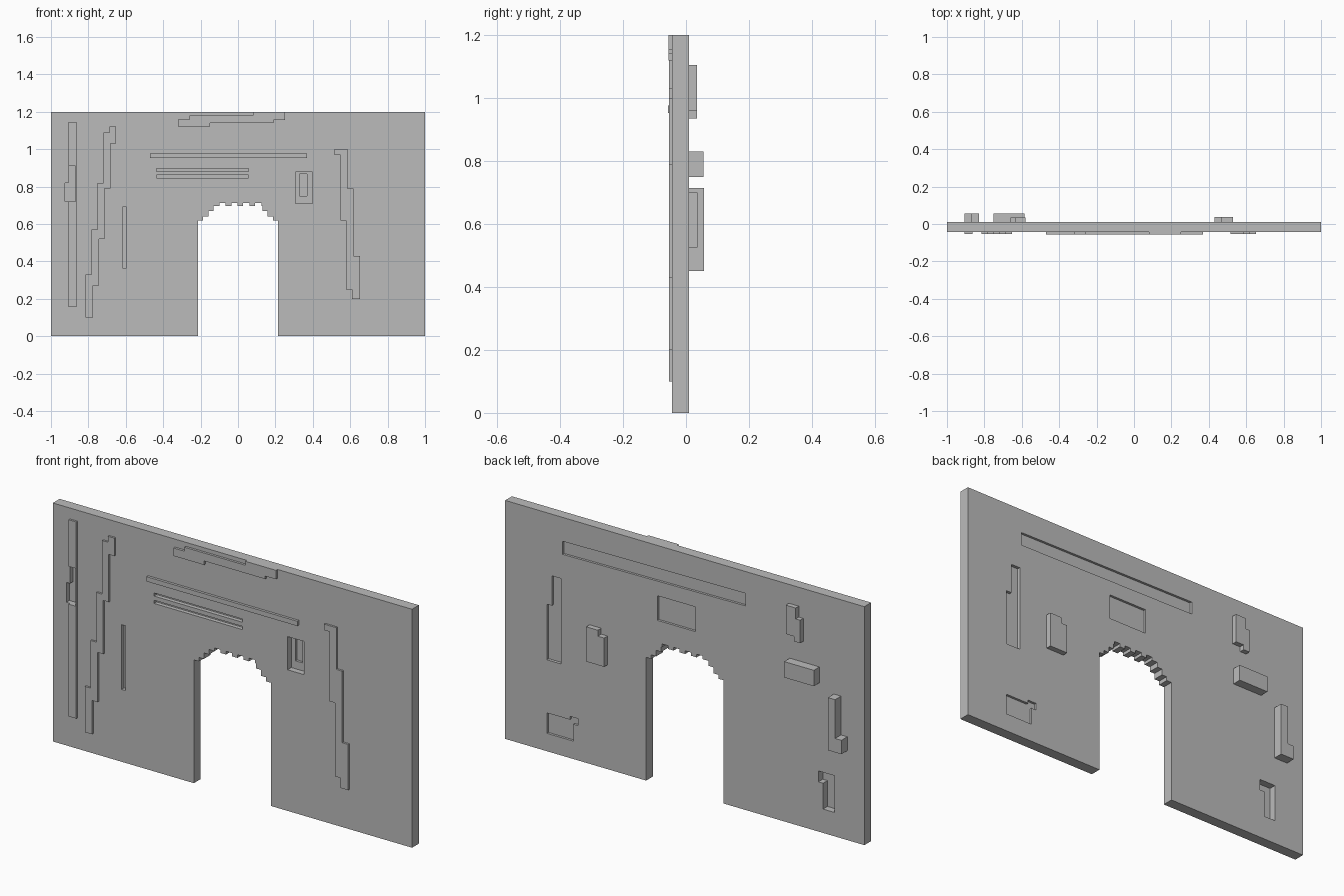
import bpy
import bmesh

default_cube = bpy.data.objects.get("Cube")
if default_cube:
    bpy.data.objects.remove(default_cube, do_unlink=True)

grey = (.5, .5, .5, 1)
stone = bpy.data.materials.new("stone_grey")
stone.use_nodes = True
stone.diffuse_color = grey
stone.node_tree.nodes["Principled BSDF"].inputs["Base Color"].default_value = grey

FRONT, BACK = -.044, .01
EMBED = .002
CLEARANCE = .03


def prism(name, outline, y_start, y_end):
    """Extrude an (x, z) outline along y."""
    bm = bmesh.new()
    face = bm.faces.new([bm.verts.new((x, y_start, z)) for x, z in outline])
    grown = bmesh.ops.extrude_face_region(bm, geom=[face])["geom"]
    moved = [item for item in grown if isinstance(item, bmesh.types.BMVert)]
    bmesh.ops.translate(bm, verts=moved, vec=(0, y_end - y_start, 0))
    bmesh.ops.recalc_face_normals(bm, faces=bm.faces)
    mesh = bpy.data.meshes.new(name)
    bm.to_mesh(mesh)
    bm.free()
    mesh.materials.append(stone)
    obj = bpy.data.objects.new(name, mesh)
    bpy.context.collection.objects.link(obj)
    return obj


def stairs(columns, levels):
    """Edge that stands at each column between consecutive levels."""
    points = []
    for x, low, high in zip(columns, levels, levels[1:]):
        points += [(x, low), (x, high)]
    return points


def evenly(start, step, count):
    return [start + step * i for i in range(count)]


def stepped(left_columns, left_levels, right_columns, right_levels):
    """Closed outline between two stepped edges."""
    left_edge = stairs(left_columns, left_levels)
    right_edge = stairs(right_columns, right_levels)
    return left_edge + right_edge[::-1]


def box(left, right, bottom, top):
    return stepped([left], [bottom, top], [right], [bottom, top])


def plate(name, outline, height=.01):
    return prism(name, outline, FRONT - height, FRONT + EMBED)


def block(name, outline, outer_y):
    return prism(name, outline, BACK - EMBED, outer_y)


def cut(target, outline, y_start, y_end):
    cutter = prism("recess_cutter", outline, y_start, y_end)
    cutter.hide_render = True
    modifier = target.modifiers.new("recess", "BOOLEAN")
    modifier.operation = "DIFFERENCE"
    modifier.solver = "EXACT"
    modifier.object = cutter
    with bpy.context.temp_override(object=target, active_object=target):
        bpy.ops.object.modifier_apply(modifier=modifier.name)
    bpy.data.objects.remove(cutter, do_unlink=True)


def cut_front(target, outline, depth):
    cut(target, outline, FRONT - CLEARANCE, FRONT + depth)


def cut_back(target, outline, depth):
    cut(target, outline, BACK - depth, BACK + CLEARANCE)


# Wall with a stepped archway and toothed crown
crown = .695
arch_side = stairs(evenly(-.215, .028, 4), [0, .62, .64, .67, crown])
teeth = []
for tooth_left in evenly(-.1, .064, 4):
    notch = box(tooth_left, tooth_left + .034, crown, crown + .016)
    teeth += notch
mirrored_side = [(-x, z) for x, z in reversed(arch_side)]
wall_ends = [(1, 0), (1, 1.2), (-1, 1.2), (-1, 0)]
wall = prism("wall", arch_side + teeth + mirrored_side + wall_ends, FRONT, BACK)

# Raised plates on the front
left_strip = plate("left_strip", box(-.905, -.863, .155, 1.145))
plate("left_stepped_plate", stepped(
    evenly(-.815, .032, 5), [.1, .33, .57, .82, 1.09, 1.12],
    evenly(-.775, .031, 5), [.1, .27, .52, .79, 1.03, 1.12]))
plate("right_stepped_plate", stepped(
    evenly(.516, .031, 4), [1, .97, .62, .25, .2],
    evenly(.585, .033, 3), [1, .79, .43, .2]))
plate("top_stepped_plate", stepped(
    [-.32, -.26, .08], [1.12, 1.16, 1.18, 1.2],
    [-.15, .19, .25], [1.12, 1.14, 1.155, 1.2]), height=.012)
plate("long_bar", box(-.47, .37, .952, .976), height=.013)

# Slots and window niche sunk into the front
for slot_bottom in (.845, .882):
    cut_front(wall, box(-.436, .056, slot_bottom, slot_bottom + .016), depth=.02)
cut_front(wall, box(-.617, -.596, .364, .69), depth=.02)
cut_front(wall, box(.307, .398, .71, .877), depth=.03)
cut_front(wall, box(.33, .37, .75, .866), depth=.042)

# Broken notch through the left strip
strip_notch = stepped([-.925, -.905], [.72, .82, .91], [-.868], [.72, .91])
for part in (wall, left_strip):
    cut_front(part, strip_notch, depth=.025)

# Recesses in the back
cut_back(wall, stepped(
    [-.337], [1.027, 1.09],
    [.68], [1.014, 1.08]), depth=.012)
cut_back(wall, stepped([.69], [.46, .89], [.768, .74], [.46, .74, .89]), depth=.015)
cut_back(wall, box(.62, .768, .09, .193), depth=.012)
cut_back(wall, box(.593, .64, .175, .21), depth=.012)
cut_back(wall, box(-.06, .153, .823, .947), depth=.012)
cut_back(wall, stepped([-.833], [.12, .305], [-.77, -.744], [.12, .25, .305]), depth=.035)

# Stone blocks standing out of the back
block("back_left_block", stepped(
    [.43, .465], [.525, .67, .7], [.53], [.525, .7]), outer_y=.037)
block("back_upper_block", stepped(
    [-.66, -.635], [.935, 1.05, 1.105], [-.625, -.58], [.935, .96, 1.105]), outer_y=.035)
block("back_middle_block", box(-.75, -.585, .75, .83), outer_y=.055)
block("back_lower_block", stepped(
    [-.905, -.87], [.45, .52, .715], [-.83], [.45, .715]), outer_y=.057)
